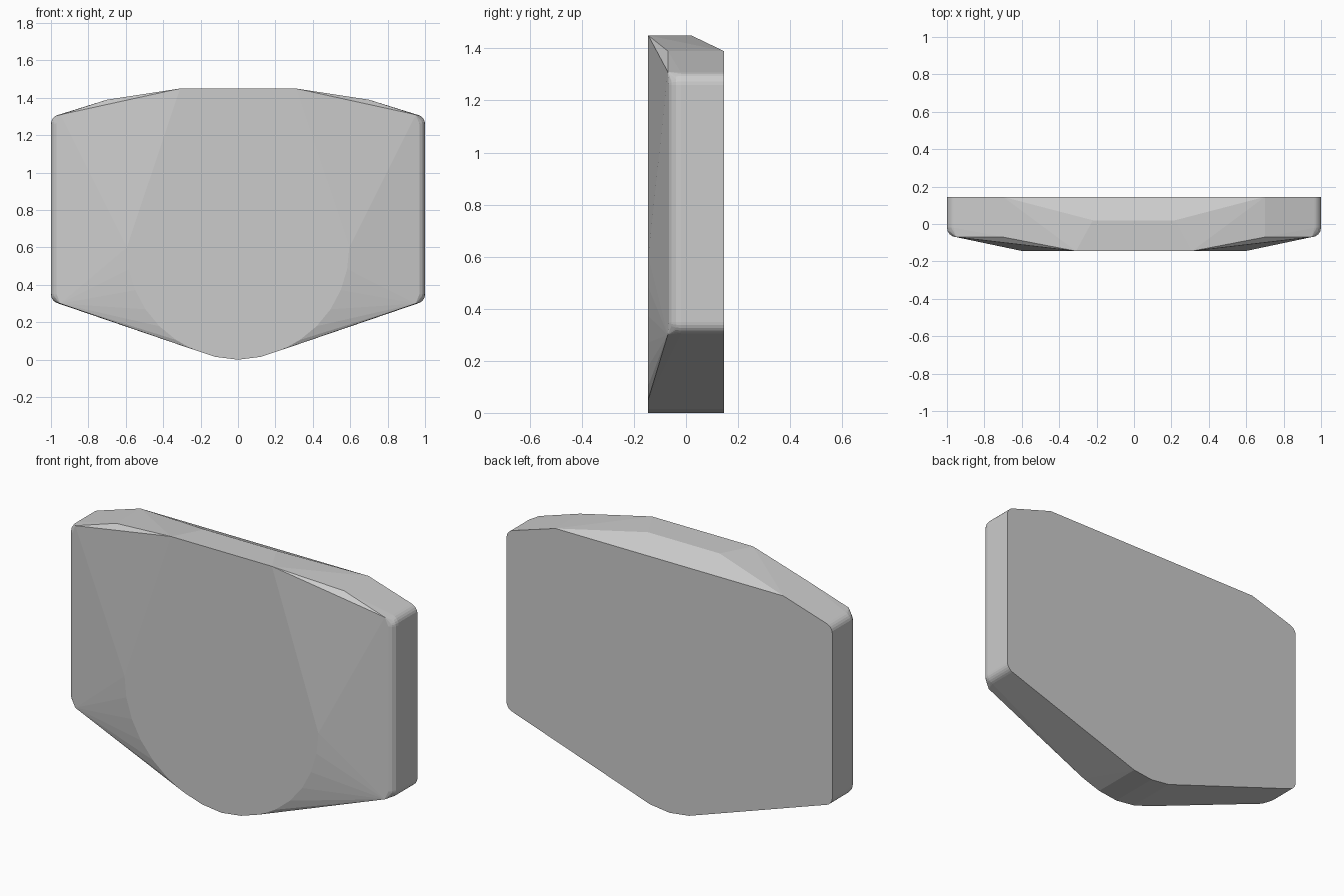
import bpy
import bmesh
from math import sin, cos, radians

cube = bpy.data.objects.get("Cube")
if cube:
    bpy.data.objects.remove(cube, do_unlink=True)

FRONT, SHOULDER, BACK = -0.145, -0.07, 0.145
ROUND = 0.05

points = []


def mirrored(x, y, z):
    """Add a point and its twin across the centre plane."""
    points.extend([(x, y, z), (-x, y, z)])


# Front plateau: straight top edge and half-round lower rim
mirrored(0.31, FRONT, 1.45)
for i in range(9):
    a = radians(i * 11.25)
    mirrored(0.595 * sin(a), FRONT, 0.6 - 0.595 * cos(a))

# Rounded base tip carried through to the back
for x, z in [(0, 0), (0.12, 0.015), (0.25, 0.06)]:
    mirrored(x, FRONT, z)
    mirrored(x, BACK, z)

# Top: flat crest with a sloping back edge
mirrored(0.22, 0.02, 1.45)
for y in (SHOULDER, BACK):
    mirrored(0.70, y, 1.39)

# Rounded side corners, softened toward the front
for centre, first, last in [(1.26, 0, 73), (0.35, 0, -71)]:
    for i in range(6):
        a = radians(first + (last - first) * i / 5)
        mirrored(0.95 + ROUND * cos(a), BACK, centre + ROUND * sin(a))
        for j in range(5):
            b = radians(j * 22.5)
            r = ROUND * cos(b)
            mirrored(0.95 + r * cos(a), SHOULDER + ROUND * (1 - sin(b)),
                     centre + r * sin(a))
mirrored(0.95, SHOULDER, 1.31)
mirrored(0.95, SHOULDER, 0.30)

# Wrap the points into one solid
bm = bmesh.new()
for p in points:
    bm.verts.new(p)
bmesh.ops.remove_doubles(bm, verts=bm.verts, dist=0.001)
bmesh.ops.convex_hull(bm, input=bm.verts)
loose = [v for v in bm.verts if not v.link_faces]
bmesh.ops.delete(bm, geom=loose, context='VERTS')
bmesh.ops.dissolve_limit(bm, angle_limit=radians(0.5),
                         verts=bm.verts, edges=bm.edges)
bmesh.ops.recalc_face_normals(bm, faces=bm.faces)
mesh = bpy.data.meshes.new("faceted_plate")
bm.to_mesh(mesh)
bm.free()

plate = bpy.data.objects.new("faceted_plate", mesh)
bpy.context.collection.objects.link(plate)

# Plain grey finish
grey = bpy.data.materials.new("plain_grey")
grey.use_nodes = True
colour = (0.6, 0.6, 0.6, 1)
grey.diffuse_color = colour
grey.node_tree.nodes["Principled BSDF"].inputs["Base Color"].default_value = colour
mesh.materials.append(grey)
